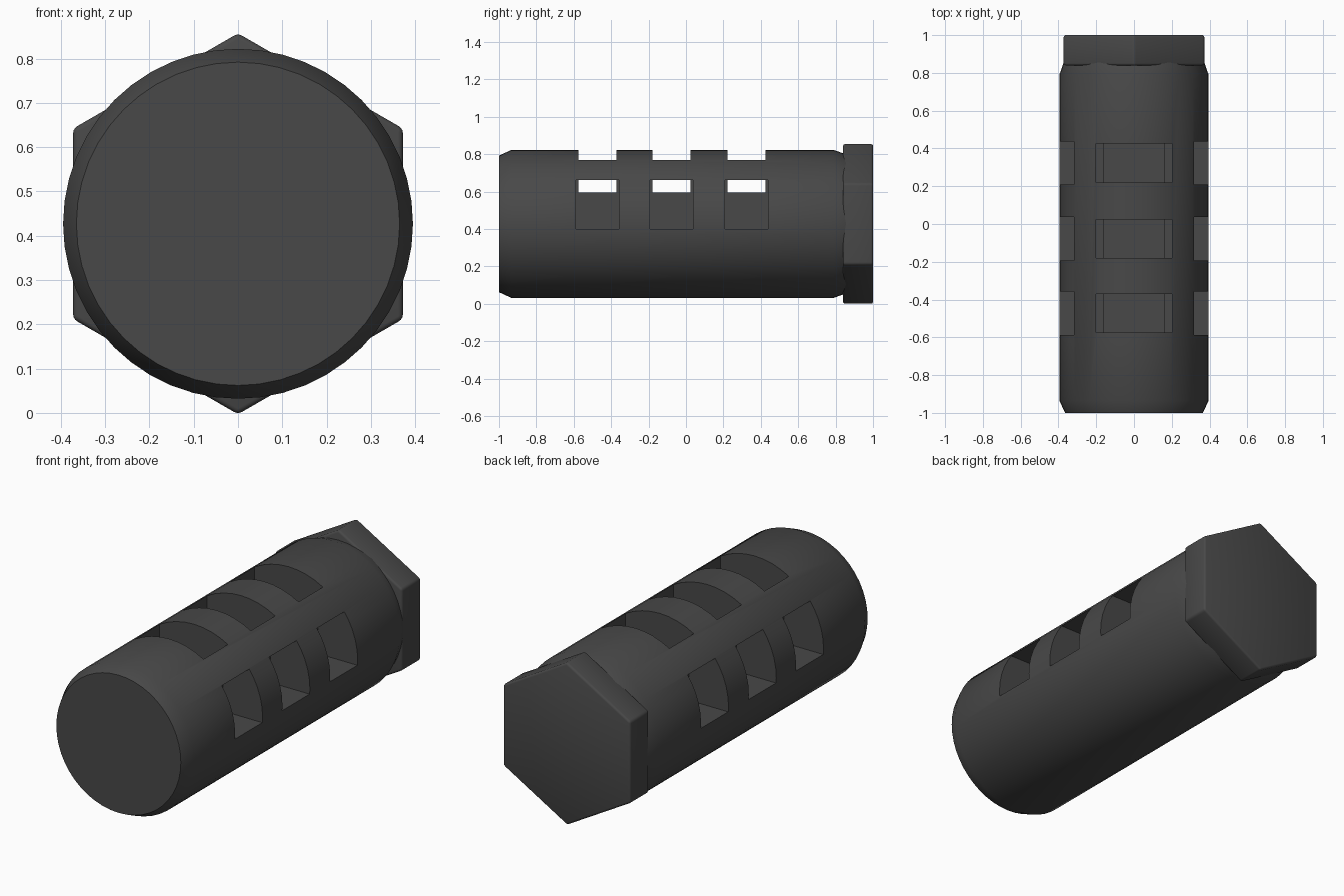
import bpy
import bmesh
import math
from mathutils import Matrix, Vector

cube = bpy.data.objects.get("Cube")
if cube:
    bpy.data.objects.remove(cube, do_unlink=True)

AXIS_Z = 0.427
RADIUS = 0.395

dark = bpy.data.materials.new("dark_grey")
dark.use_nodes = True
dark.diffuse_color = (0.065, 0.065, 0.065, 1)
dark.node_tree.nodes["Principled BSDF"].inputs["Base Color"].default_value = dark.diffuse_color


def add_object(name, bm):
    bmesh.ops.recalc_face_normals(bm, faces=bm.faces)
    mesh = bpy.data.meshes.new(name)
    bm.to_mesh(mesh)
    bm.free()
    mesh.materials.append(dark)
    obj = bpy.data.objects.new(name, mesh)
    bpy.context.collection.objects.link(obj)
    return obj


def prism(name, profile, sides, turn=0.0):
    """Capped rings of (y, radius) stacked along the y axis."""
    bm = bmesh.new()
    rings = []
    for y, r in profile:
        angles = [turn + math.tau * i / sides for i in range(sides)]
        rings.append([bm.verts.new((r * math.cos(a), y, AXIS_Z + r * math.sin(a)))
                      for a in angles])
    for a, b in zip(rings, rings[1:]):
        for i in range(sides):
            j = (i + 1) % sides
            bm.faces.new((a[i], a[j], b[j], b[i]))
    bm.faces.new(rings[0])
    bm.faces.new(rings[-1])
    return add_object(name, bm)


def box_cutter(name, low, high):
    low, high = Vector(low), Vector(high)
    bm = bmesh.new()
    size = Matrix.Diagonal(high - low).to_4x4()
    bmesh.ops.create_cube(bm, size=1, matrix=Matrix.Translation((low + high) / 2) @ size)
    obj = add_object(name, bm)
    obj.hide_render = True
    return obj


def finish(obj):
    """Apply the modifiers, then smooth with sharp edges kept."""
    bpy.context.view_layer.update()
    graph = bpy.context.evaluated_depsgraph_get()
    mesh = bpy.data.meshes.new_from_object(obj.evaluated_get(graph))
    obj.modifiers.clear()
    obj.data = mesh
    bpy.ops.object.select_all(action='DESELECT')
    obj.select_set(True)
    bpy.context.view_layer.objects.active = obj
    bpy.ops.object.shade_smooth_by_angle(angle=math.radians(30))


# Round body with chamfered ends
body = prism("body", [(-1, 0.365), (-0.935, RADIUS), (0.79, RADIUS), (0.86, 0.371)], 48)

# Three rows of ports: one on top and one on each side, meeting inside
cutters = []
for y in (-0.473, -0.077, 0.323):
    cutters.append(box_cutter("top_port_cutter", (-0.2, y - 0.102, 0.595), (0.2, y + 0.102, 1)))
    for low_x, high_x in ((0.163, 0.6), (-0.6, -0.163)):
        cutters.append(box_cutter("side_port_cutter", (low_x, y - 0.115, 0.4),
                                  (high_x, y + 0.115, 0.663)))
for cutter in cutters:
    mod = body.modifiers.new("port", 'BOOLEAN')
    mod.operation = 'DIFFERENCE'
    mod.solver = 'EXACT'
    mod.object = cutter
finish(body)
for cutter in cutters:
    bpy.data.objects.remove(cutter, do_unlink=True)

# Hexagonal rear collar with softened edges, points up and down
collar = prism("hex_collar", [(0.84, 0.43), (1, 0.43)], 6, math.pi / 6)
bevel = collar.modifiers.new("soft_edges", 'BEVEL')
bevel.width = 0.011
bevel.segments = 3
finish(collar)
